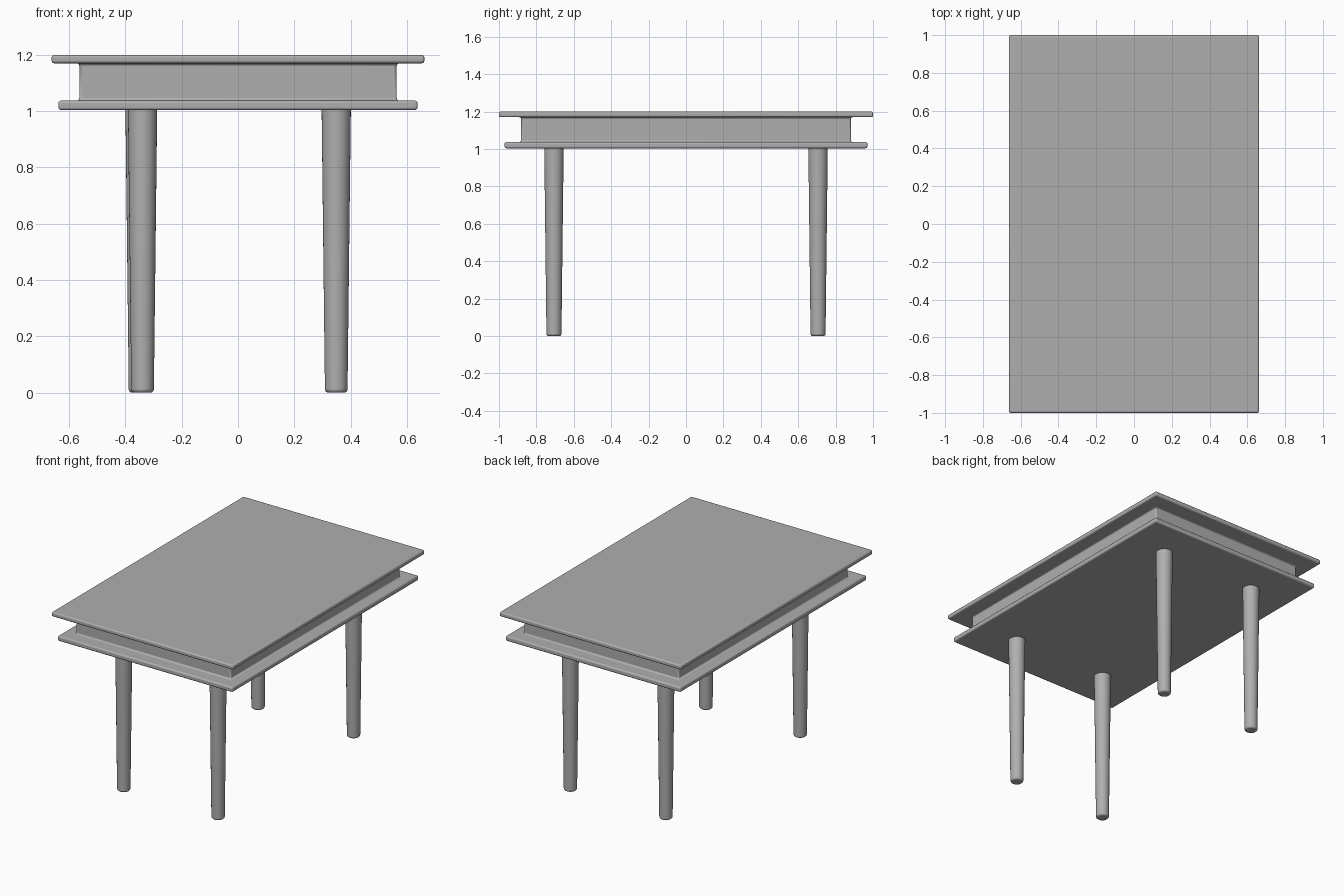
import bpy, bmesh

if "Cube" in bpy.data.objects:
    bpy.data.objects.remove(bpy.data.objects["Cube"])

grey = bpy.data.materials.new("dark_grey")
grey.diffuse_color = (0.43, 0.43, 0.43, 1)
grey.use_nodes = True
grey.node_tree.nodes["Principled BSDF"].inputs["Base Color"].default_value = grey.diffuse_color


def finish(bm, name, bevel):
    bmesh.ops.recalc_face_normals(bm, faces=bm.faces)
    mesh = bpy.data.meshes.new(name)
    bm.to_mesh(mesh)
    bm.free()
    mesh.materials.append(grey)
    ob = bpy.data.objects.new(name, mesh)
    bpy.context.collection.objects.link(ob)
    mod = ob.modifiers.new("rounded_edges", 'BEVEL')
    mod.width = bevel
    mod.segments = 3
    mod.limit_method = 'ANGLE'
    bpy.ops.object.select_all(action='DESELECT')
    ob.select_set(True)
    bpy.context.view_layer.objects.active = ob
    bpy.ops.object.shade_smooth_by_angle()
    return ob


# Table top: lower board, recessed apron and upper board as one stepped body
rings = [(0.638, 0.97, 1.004), (0.638, 0.97, 1.037),
         (0.564, 0.882, 1.037), (0.564, 0.882, 1.17),
         (0.662, 1.0, 1.17), (0.662, 1.0, 1.2)]
bm = bmesh.new()
loops = [[bm.verts.new((sx * hx, sy * hy, z))
          for sx, sy in ((-1, -1), (1, -1), (1, 1), (-1, 1))]
         for hx, hy, z in rings]
for a, b in zip(loops, loops[1:]):
    for i in range(4):
        j = (i + 1) % 4
        bm.faces.new((a[i], a[j], b[j], b[i]))
bm.faces.new(loops[0][::-1])
bm.faces.new(loops[-1])
finish(bm, "table_top", 0.009)


# Tapered round legs with softened feet
def leg(name, x, y):
    height = 1.015
    bm = bmesh.new()
    bmesh.ops.create_cone(bm, cap_ends=True, segments=32,
                          radius1=0.040, radius2=0.052, depth=height)
    finish(bm, name, 0.011).location = (x, y, height / 2)


leg("front_left_leg", -0.339, -0.706)
leg("front_right_leg", 0.349, -0.706)
leg("back_left_leg", -0.348, 0.706)
leg("back_right_leg", 0.349, 0.706)
